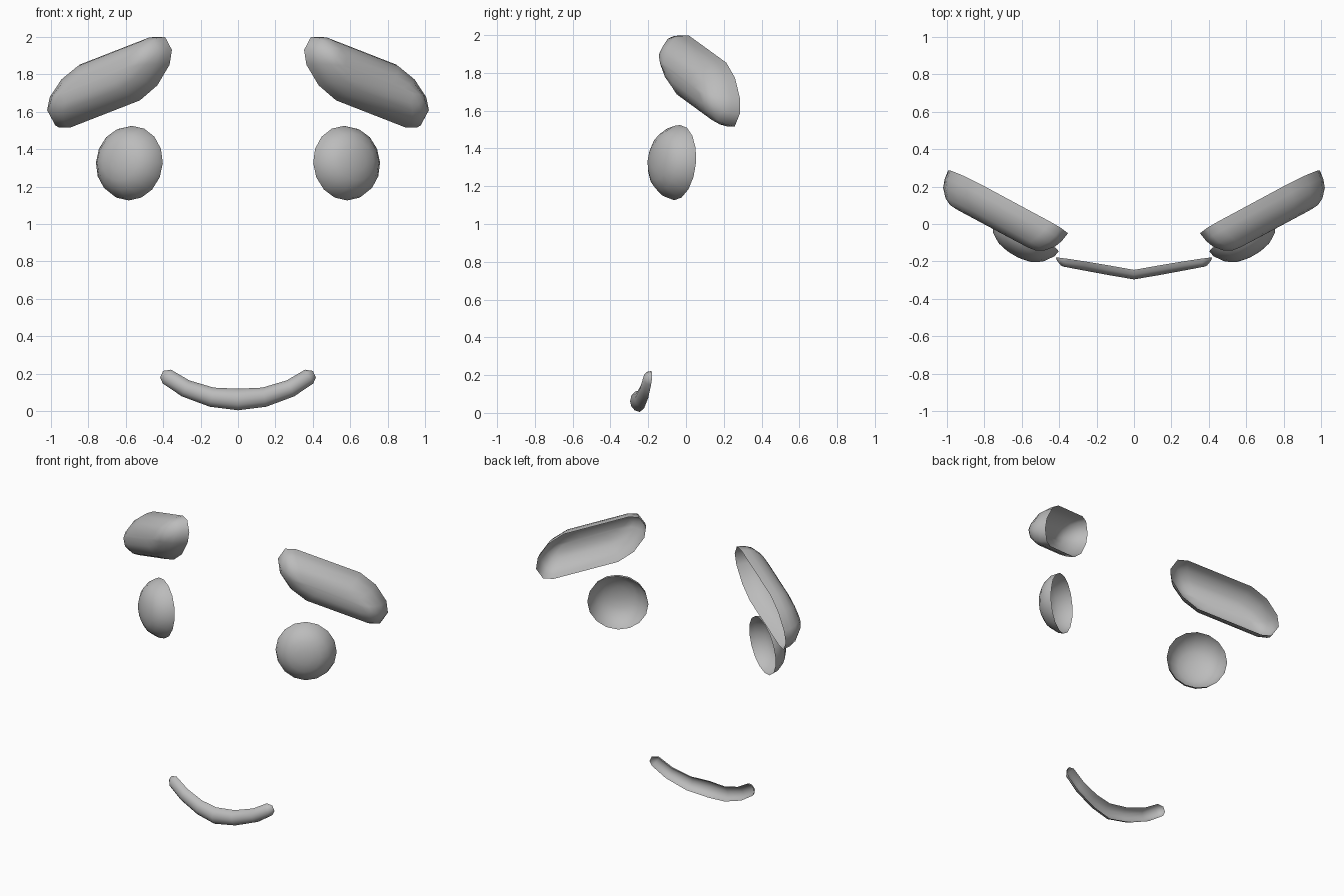
import bpy, bmesh, math
from mathutils import Vector

if "Cube" in bpy.data.objects:
    bpy.data.objects.remove(bpy.data.objects["Cube"])

grey = bpy.data.materials.new("plain grey")
grey.diffuse_color = (0.5, 0.5, 0.5, 1)
grey.use_nodes = True
grey.node_tree.nodes["Principled BSDF"].inputs["Base Color"].default_value = grey.diffuse_color


def finish(name, bm, outward):
    """Turn a bmesh into a smooth object whose open shell faces outward."""
    bmesh.ops.recalc_face_normals(bm, faces=bm.faces)
    if sum((f.normal.dot(outward) * f.calc_area() for f in bm.faces)) < 0:
        bmesh.ops.reverse_faces(bm, faces=bm.faces)
    for f in bm.faces:
        f.smooth = True
    mesh = bpy.data.meshes.new(name)
    bm.to_mesh(mesh)
    bm.free()
    mesh.materials.append(grey)
    bpy.context.collection.objects.link(bpy.data.objects.new(name, mesh))


def bridge(bm, rings, closed):
    n = len(rings[0])
    for r, s in zip(rings, rings[1:]):
        for i in range(n if closed else n - 1):
            j = (i + 1) % n
            bm.faces.new((r[i], r[j], s[j], s[i]))


def dome(name, side, centre, outline, half, roll, profile, tip):
    """Open shell: outline in a plane turned 30 degrees outward and slightly up."""
    yaw, tilt = math.radians(30), math.radians(5)
    t = Vector((math.cos(yaw), math.sin(yaw), 0))
    h = Vector((math.sin(yaw), -math.cos(yaw), 0))
    n = h * math.cos(tilt) + Vector((0, 0, math.sin(tilt)))
    v = Vector((0, 0, math.cos(tilt))) - h * math.sin(tilt)
    a = t * math.cos(roll) - v * math.sin(roll)
    b = t * math.sin(roll) + v * math.cos(roll)
    bm = bmesh.new()

    def place(p):
        p = Vector(centre) + p
        return bm.verts.new((p.x * side, p.y, p.z))

    rings = []
    for depth, inset in profile:
        ka, kb = 1 - inset / half[0], 1 - inset / half[1]
        ring = []
        for x, z in outline:
            p = t * x + v * z
            ring.append(place(a * p.dot(a) * ka + b * p.dot(b) * kb + n * depth))
        rings.append(ring)
    bridge(bm, rings, True)
    # rounded front: fan to a tip point, or one cap face
    last = rings[-1]
    if tip:
        c = place(n * tip)
        for i in range(len(last)):
            bm.faces.new((last[i], last[(i + 1) % len(last)], c))
    else:
        bm.faces.new(last)
    finish(name, bm, Vector((n.x * side, n.y, n.z)))


# outlines: round eye, slanted pill for the brow
circle = [(0.2 * math.cos(i * math.tau / 16), 0.2 * math.sin(i * math.tau / 16))
          for i in range(16)]
half_pill = [(-0.246, 0.243), (-0.315, 0.243), (-0.361, 0.173),
             (-0.35, 0.093), (-0.28, -0.017), (-0.177, -0.097)]
pill = half_pill + [(-x, -z) for x, z in half_pill]

for side, label in ((-1, "left"), (1, "right")):
    dome(label + "_eye", side, (0.575, -0.047, 1.325), circle, (0.2, 0.2), 0,
         [(0, 0), (0.035, 0.008), (0.09, 0.047), (0.12, 0.095), (0.133, 0.15)], 0.137)
    dome(label + "_eyebrow", side, (0.673, 0.118, 1.757), pill, (0.38, 0.17),
         math.radians(20),
         [(0, 0), (0.05, 0.008), (0.095, 0.026), (0.14, 0.07), (0.16, 0.11),
          (0.165, 0.16)], None)

# mouth: half tube swept along a smile (x, y, z, half height, depth)
half_smile = [(0.14, -0.222, 0.075, 0.052, 0.05), (0.28, -0.2, 0.122, 0.047, 0.046),
              (0.38, -0.185, 0.185, 0.043, 0.042), (0.408, -0.18, 0.198, 0.019, 0.016)]
smile = [(-x, *r) for x, *r in reversed(half_smile)]
smile += [(0, -0.245, 0.0625, 0.0575, 0.051)] + half_smile
bm = bmesh.new()
rings = []
for i, (x, y, z, r, d) in enumerate(smile):
    p, q = smile[max(i - 1, 0)], smile[min(i + 1, len(smile) - 1)]
    along = Vector((q[0] - p[0], 0, q[2] - p[2])).normalized()
    up = Vector((-along.z, 0, along.x))
    ring = []
    for k in range(7):
        ang = math.pi * k / 6
        pos = Vector((x, y, z)) + up * r * math.cos(ang)
        ring.append(bm.verts.new(pos - Vector((0, d * math.sin(ang), 0))))
    rings.append(ring)
bridge(bm, rings, False)
bm.faces.new(rings[0])
bm.faces.new(rings[-1])
finish("mouth", bm, Vector((0, -1, 0)))
